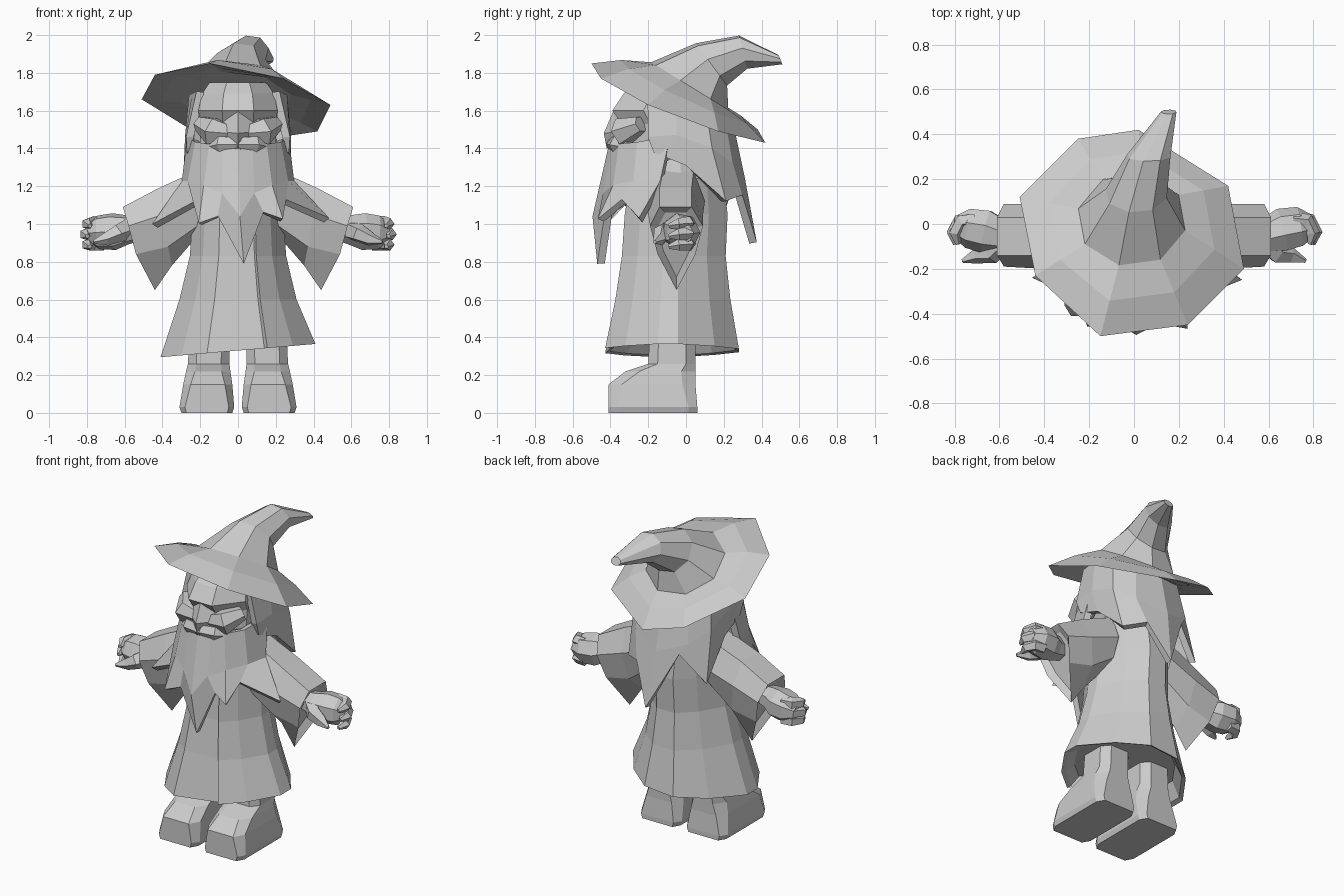
import bpy, bmesh, math
from mathutils import Vector

grey = bpy.data.materials.new("stone_grey")
grey.diffuse_color = (0.6, 0.6, 0.6, 1)


def loft(name, rings, closed=True):
    """Skin a list of equally long point rows."""
    bm = bmesh.new()
    vs = [[bm.verts.new(p) for p in r] for r in rings]
    n = len(rings[0])
    for a, b in zip(vs, vs[1:]):
        for i in range(n if closed else n - 1):
            j = (i + 1) % n
            bm.faces.new((a[i], a[j], b[j], b[i]))
    if closed:
        bm.faces.new(vs[0])
        bm.faces.new(vs[-1])
    bmesh.ops.recalc_face_normals(bm, faces=bm.faces)
    me = bpy.data.meshes.new(name)
    bm.to_mesh(me)
    bm.free()
    me.materials.append(grey)
    ob = bpy.data.objects.new(name, me)
    bpy.context.collection.objects.link(ob)
    return ob


def sheet(name, rows, thick):
    m = loft(name, rows, closed=False).modifiers.new("thickness", "SOLIDIFY")
    m.thickness = thick
    m.offset = 0


def tube(name, pts, radii, n=6):
    """Tapered faceted tube along a path."""
    pts = [Vector(p) for p in pts]
    rings = []
    for i, (p, r) in enumerate(zip(pts, radii)):
        d = pts[min(i + 1, len(pts) - 1)] - pts[max(i - 1, 0)]
        q = d.to_track_quat('Z', 'Y')
        rings.append([p + q @ Vector((r * math.cos(t), r * math.sin(t), 0))
                      for t in (2 * math.pi * k / n for k in range(n))])
    return loft(name, rings)


def oct_ring(x0, x1, y0, y1, z, c=0.25):
    """Horizontal chamfered rectangle."""
    dx, dy = (x1 - x0) * c, (y1 - y0) * c
    return [(x0 + dx, y0, z), (x1 - dx, y0, z), (x1, y0 + dy, z), (x1, y1 - dy, z),
            (x1 - dx, y1, z), (x0 + dx, y1, z), (x0, y1 - dy, z), (x0, y0 + dy, z)]


def tilt_ring(front, back, cx, hw, n=8):
    """Ring tilted between a front and a back (y, z) point, running round by the right."""
    out = []
    for k in range(n):
        t = 2 * math.pi * (k + 0.7) / n
        f = (1 - math.cos(t)) / 2
        out.append((cx + hw * math.sin(t), front[0] + (back[0] - front[0]) * f,
                    front[1] + (back[1] - front[1]) * f))
    return out


def flip(pts, s):
    return [(p[0] * s, p[1], p[2]) for p in pts]


def mirrored(half, centre):
    return flip(half, -1) + centre + flip(half, 1)[::-1]


# robe, hollow at the hem, with one front panel overlapping the other
shape = [(.38, -.98), (.71, -.68), (1, -.2), (1, .1), (.66, .64), (.25, 1), (-.25, 1),
         (-.66, .64), (-1, .1), (-1, -.2), (-.73, -.7), (-.4, -.98), (.34, -.9)]
rings = []
for z, hw, yf, yb in [(.4, .33, -.36, .22), (.34, .38, -.41, .26), (.33, .41, -.435, .28),
                      (.6, .31, -.38, .235), (.83, .255, -.345, .21),
                      (1.05, .24, -.33, .22), (1.24, .26, -.3, .2), (1.36, .15, -.22, .12)]:
    ym, yr = (yf + yb) / 2, (yb - yf) / 2
    rings.append([(x * hw, ym + y * yr, z + (.035 * x if z < .4 else 0)) for x, y in shape])
loft("robe", rings)

for s, side in ((1, "left"), (-1, "right")):
    # boots
    boot = [oct_ring(.03, .3, -.41, .06, 0, .1), oct_ring(.02, .31, -.41, .06, .03, .1),
            oct_ring(.03, .29, -.41, .05, .15, .15), oct_ring(.04, .275, -.32, .05, .22, .2),
            oct_ring(.045, .265, -.2, .05, .26, .2), oct_ring(.045, .255, -.19, .05, .47, .2)]
    loft(side + "_boot", [flip(r, s) for r in boot])

    # wide sleeves with a drooping point
    sleeve = [[(.2, -.12, 1.29), (.2, .04, 1.28), (.2, .1, 1.12), (.2, .05, 1.0),
               (.22, -.05, .93), (.2, -.17, 1.0), (.2, -.2, 1.14)],
              [(.42, -.14, 1.19), (.42, .03, 1.19), (.4, .09, 1.05), (.37, .06, .88),
               (.35, -.05, .78), (.37, -.16, .88), (.4, -.2, 1.05)],
              [(.61, -.14, 1.09), (.61, .03, 1.09), (.58, .09, .99), (.54, .05, .84),
               (.44, -.05, .65), (.54, -.15, .84), (.58, -.19, .99)],
              [(.57, -.11, 1.06), (.57, .0, 1.06), (.55, .05, .98), (.5, .02, .86),
               (.43, -.05, .72), (.5, -.12, .86), (.55, -.15, .98)]]
    loft(side + "_sleeve", [flip(r, s) for r in sleeve])

    # chunky half-closed hand
    palm = [(.5, -.05, .98), (.59, -.05, .97), (.66, -.03, .96), (.74, -.015, .955), (.8, -.01, .95)]
    tube(side + "_palm", flip(palm, s), [.06, .08, .1, .092, .05], 7)
    for k in range(3):
        z = 1.005 - .055 * k
        w = .012 if k == 1 else 0
        finger = [(.71, .015, z), (.77 + w, .01, z), (.797 + w, -.04, z - .005),
                  (.785 + w, -.09, z - .015)]
        tube(side + "_finger", flip(finger, s), [.038, .038, .032, .012], 5)
    thumb = [(.6, -.08, .97), (.64, -.13, .95), (.7, -.14, .92), (.765, -.165, .905)]
    tube(side + "_thumb", flip(thumb, s), [.06, .05, .037, .01], 5)

    # cheek and moustache half
    tube(side + "_cheek", flip([(.05, -.34, 1.48), (.13, -.33, 1.49), (.2, -.24, 1.53)], s),
         [.05, .08, .045], 6)
    tube(side + "_moustache", flip([(-.02, -.38, 1.42), (.09, -.36, 1.42), (.19, -.28, 1.4)], s),
         [.045, .05, .02], 6)
    # lock of hair in front of the ear
    tube(side + "_side_lock", flip([(.2, -.1, 1.66), (.22, -.1, 1.48), (.24, -.17, 1.28)], s),
         [.05, .055, .02], 5)

# head with a jutting brow
loft("head", [oct_ring(-.14, .14, -.26, .1, 1.28, .3), oct_ring(-.2, .2, -.35, .14, 1.42, .3),
              oct_ring(-.2, .2, -.34, .16, 1.53, .3), oct_ring(-.21, .21, -.39, .16, 1.6, .3),
              oct_ring(-.19, .19, -.33, .16, 1.69, .3), oct_ring(-.15, .15, -.27, .12, 1.75, .3)])

# nose
loft("nose", [[(0, -.38, 1.61), (.06, -.34, 1.6), (-.06, -.34, 1.6)],
              [(0, -.435, 1.48), (.1, -.35, 1.49), (-.1, -.35, 1.49)],
              [(0, -.42, 1.4), (.05, -.35, 1.42), (-.05, -.35, 1.42)]])

# beard with ragged points
beard_top = [(.25, -.08, 1.46), (.21, -.25, 1.43), (.14, -.34, 1.42), (.07, -.37, 1.42)]
beard_mid = [(.28, -.13, 1.22), (.25, -.27, 1.22), (.17, -.37, 1.2), (.08, -.42, 1.16)]
beard_low = [(-.44, -.23, .99), (-.22, -.33, 1.11), (-.2, -.44, 1.0), (-.1, -.42, 1.04),
             (.03, -.45, .79), (.13, -.41, 1.06), (.23, -.45, 1.02), (.24, -.33, 1.12),
             (.47, -.24, 1.02)]
sheet("beard", [mirrored(beard_top, [(0, -.39, 1.41)]),
                mirrored(beard_mid, [(.01, -.475, 1.04)]), beard_low], .04)

# hair falling down the back
hair_top = [(.2, -.2, 1.7), (.24, -.05, 1.68), (.23, .1, 1.6), (.15, .19, 1.55)]
hair_mid = [(.255, -.2, 1.46), (.26, -.05, 1.47), (.26, .13, 1.4), (.18, .23, 1.32)]
hair_low = [(-.25, -.17, 1.38), (-.26, 0, 1.31), (-.28, .2, 1.08), (-.13, .25, 1.25),
            (.03, .355, .9), (.14, .28, 1.15), (.25, .2, 1.12), (.26, 0, 1.31), (.25, -.17, 1.38)]
sheet("hair", [mirrored(hair_top, [(0, .23, 1.53)]), mirrored(hair_mid, [(0, .29, 1.25)]),
               hair_low], .04)

# hat: underside, wide drooping brim and bent crown in one skin
edge = [(.24, -.45, 1.77), (.49, -.2, 1.63), (.42, .17, 1.49), (.02, .42, 1.43),
        (-.25, .38, 1.5), (-.51, .12, 1.66), (-.44, -.23, 1.79), (-.15, -.5, 1.85)]
base = tilt_ring((-.19, 1.86), (.23, 1.6), -.01, .245)


def between(f, dz):
    return [Vector(b).lerp(Vector(e), f) + Vector((0, 0, dz)) for b, e in zip(base, edge)]


crown = [tilt_ring((.05, 1.96), (.22, 1.73), .01, .14),
         tilt_ring((.28, 2.0), (.325, 1.82), .065, .1)]
tip = tilt_ring((.49, 1.895), (.51, 1.845), .155, .035)
loft("hat", [between(.2, -.05), between(.6, -.025), edge, between(.5, .015), base] + crown + [tip])
